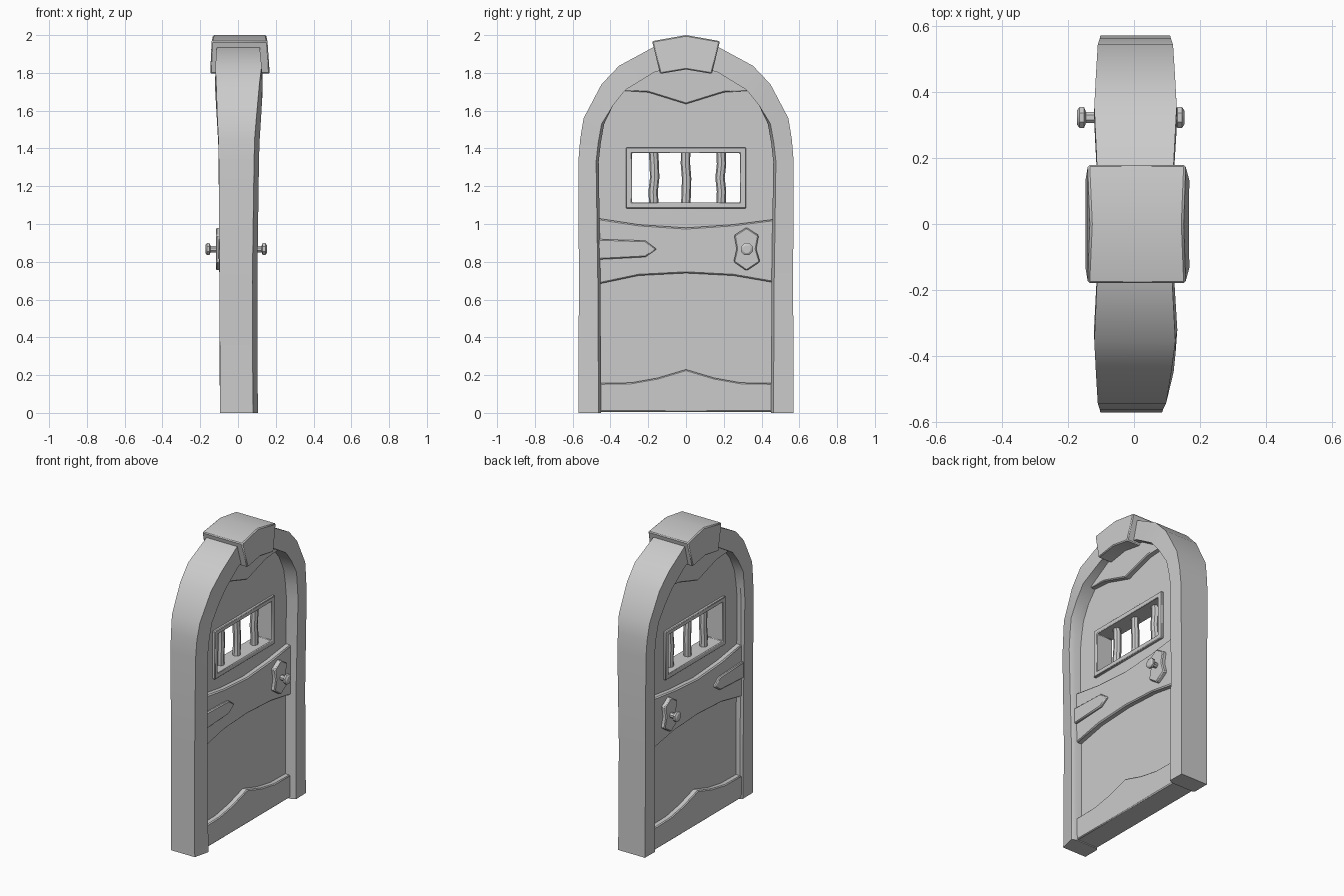
import bpy, bmesh, math

if "Cube" in bpy.data.objects:
    bpy.data.objects.remove(bpy.data.objects["Cube"])

CX = -0.01      # the door leaf sits slightly off the frame's centre


def finish(name, bm, bevel=0.0):
    bmesh.ops.recalc_face_normals(bm, faces=bm.faces)
    me = bpy.data.meshes.new(name)
    bm.to_mesh(me)
    bm.free()
    ob = bpy.data.objects.new(name, me)
    bpy.context.collection.objects.link(ob)
    if bevel:
        m = ob.modifiers.new("bevel", 'BEVEL')
        m.width = bevel
        m.segments = 1
        m.limit_method = 'ANGLE'
        m.angle_limit = math.radians(40)
    return ob


def loft(name, rings, bevel=0.0):
    """Skin closed rings of points and cap both ends."""
    bm = bmesh.new()
    vr = [[bm.verts.new(p) for p in r] for r in rings]
    n = len(vr[0])
    for a, b in zip(vr, vr[1:]):
        for i in range(n):
            bm.faces.new((a[i], a[(i + 1) % n], b[(i + 1) % n], b[i]))
    bm.faces.new(vr[0])
    bm.faces.new(vr[-1])
    return finish(name, bm, bevel)


def prism(name, profile, half, bevel=0.0):
    """Extrude a (y, z) profile through the leaf in x."""
    return loft(name, [[(CX + s * half, y, z) for y, z in profile] for s in (-1, 1)], bevel)


def mirrored(half_profile):
    """Mirror a right-hand (y >= 0) point list to the left side."""
    return half_profile + [(-y, z) for y, z in reversed(half_profile) if y > 0]


def lerp(table, z):
    for (z0, a), (z1, b) in zip(table, table[1:]):
        if z <= z1:
            return a + (b - a) * (z - z0) / (z1 - z0)
    return table[-1][1]


# Arched frame: outer and inner path, with a section that flares toward the top
outer = mirrored([(0.57, 0), (0.567, 0.7), (0.57, 1.33), (0.56, 1.45), (0.542, 1.56),
                  (0.447, 1.74), (0.355, 1.837), (0.175, 1.935), (0, 1.95)])
inner = mirrored([(0.463, 0), (0.467, 0.7), (0.476, 1.33), (0.465, 1.43), (0.447, 1.53),
                  (0.385, 1.63), (0.32, 1.71), (0.165, 1.805), (0, 1.84)])
back = [(0, -0.096), (0.7, -0.099), (1.4, -0.103), (1.71, -0.121), (1.84, -0.110)]
front = [(0, 0.105), (0.7, 0.102), (1.4, 0.112), (1.71, 0.131), (1.84, 0.118)]
rings = []
for (yo, zo), (yi, zi) in zip(outer, inner):
    xb, xf = lerp(back, zi), lerp(front, zi)
    xo = xf - (lerp([(0, 0.026), (1.5, 0.026), (1.7, 0.006)], zi) if yo < 0 else 0.002)
    ym = yi - math.copysign(0.014, yi) if zi < 1.6 else yi
    rings.append([(xb + 0.001, yo, zo), (xo, yo, zo), (xf, yi, zi),
                  (0.075, ym, zi), (-0.085, ym, zi), (xb, yi, zi)])
loft("arched_frame", rings)

# Keystone, wider at its base
key = [(0, 2.0), (0.18, 1.968), (0.137, 1.795), (0, 1.818), (-0.137, 1.795), (-0.18, 1.968)]
kb = [(1.79, -0.147), (1.96, -0.142), (2.0, -0.132)]
kf = [(1.79, 0.168), (1.96, 0.158), (2.0, 0.149)]
loft("keystone", [[(lerp(t, z), y, z) for y, z in key] for t in (kb, kf)], 0.006)

# Door panel with a window opening
leaf = mirrored([(0.47, 0.006), (0.475, 1.33), (0.45, 1.54), (0.33, 1.72), (0.17, 1.82), (0, 1.85)])
panel = prism("door_panel", leaf, 0.045)


def rect(y0, y1, z0, z1):
    return [(y0, z0), (y1, z0), (y1, z1), (y0, z1)]


cutter = prism("window_cutter", rect(-0.30, 0.30, 1.10, 1.39), 0.3)
cutter.hide_render = True
cutter.hide_set(True)
cut = panel.modifiers.new("window", 'BOOLEAN')
cut.operation = 'DIFFERENCE'
cut.solver = 'EXACT'
cut.object = cutter

# Window surround: four-sided ring
bm = bmesh.new()
o = rect(-0.318, 0.318, 1.083, 1.405)
i = rect(-0.287, 0.285, 1.115, 1.375)
loops = [[bm.verts.new((CX + x, y, z)) for y, z in p]
         for x, p in ((-0.062, o), (0.062, o), (0.062, i), (-0.062, i))]
for a in range(4):
    A, B = loops[a], loops[(a + 1) % 4]
    for k in range(4):
        bm.faces.new((A[k], A[(k + 1) % 4], B[(k + 1) % 4], B[k]))
finish("window_surround", bm, 0.004)

# Wobbly window bars
for n, (y, wob) in enumerate(((-0.17, (0, -.004, .004, .002, -.003)),
                              (0.0, (-.002, .002, .003, -.003, -.002)),
                              (0.185, (0, .003, -.005, .003, 0)))):
    rings = []
    for k, w in enumerate(wob):
        z = 1.10 + 0.29 * k / 4
        rings.append([(CX + 0.025 * math.cos(t * math.pi / 4),
                       y + w + 0.025 * math.sin(t * math.pi / 4), z) for t in range(8)])
    loft(f"window_bar_{n + 1}", rings)

# Cross boards: kick board, lock rail and arched top board
prism("bottom_board", mirrored([(0, 0.23), (0.15, 0.185), (0.29, 0.16), (0.465, 0.157),
                                (0.465, 0.006)]), 0.08, 0.006)
prism("middle_rail", [(-0.465, 1.03), (-0.25, 0.997), (0, 0.98), (0.25, 0.997), (0.468, 1.025),
                      (0.465, 0.69), (0.25, 0.727), (0, 0.74), (-0.25, 0.727), (-0.465, 0.682)],
      0.08, 0.007)
prism("top_board", mirrored([(0, 1.635), (0.2, 1.697), (0.34, 1.706), (0.165, 1.815), (0, 1.845)]),
      0.08, 0.006)

# Hinge strap and lock plate, showing on both faces
prism("hinge_strap", [(-0.465, 0.92), (-0.215, 0.912), (-0.155, 0.867), (-0.215, 0.825),
                      (-0.465, 0.812)], 0.095, 0.006)
prism("lock_plate", [(0.32, 0.982), (0.385, 0.94), (0.372, 0.868), (0.392, 0.80), (0.32, 0.752),
                     (0.252, 0.80), (0.268, 0.868), (0.255, 0.94)], 0.106, 0.006)

# Knobs: one turned spindle with a head at each end
turn = [(-0.163, 0.022), (-0.155, 0.034), (-0.141, 0.034), (-0.135, 0.018)]
turn += [(-x, r) for x, r in reversed(turn)]
loft("door_knobs", [[(CX + x, 0.322 + r * math.sin((t + .5) * math.pi / 4),
                      0.867 + r * math.cos((t + .5) * math.pi / 4)) for t in range(8)]
                    for x, r in turn])

# Smooth gentle curves, keep hard edges
for ob in bpy.data.objects:
    if ob != cutter:
        ob.select_set(True)
        bpy.context.view_layer.objects.active = ob
bpy.ops.object.shade_smooth_by_angle(angle=math.radians(30))
